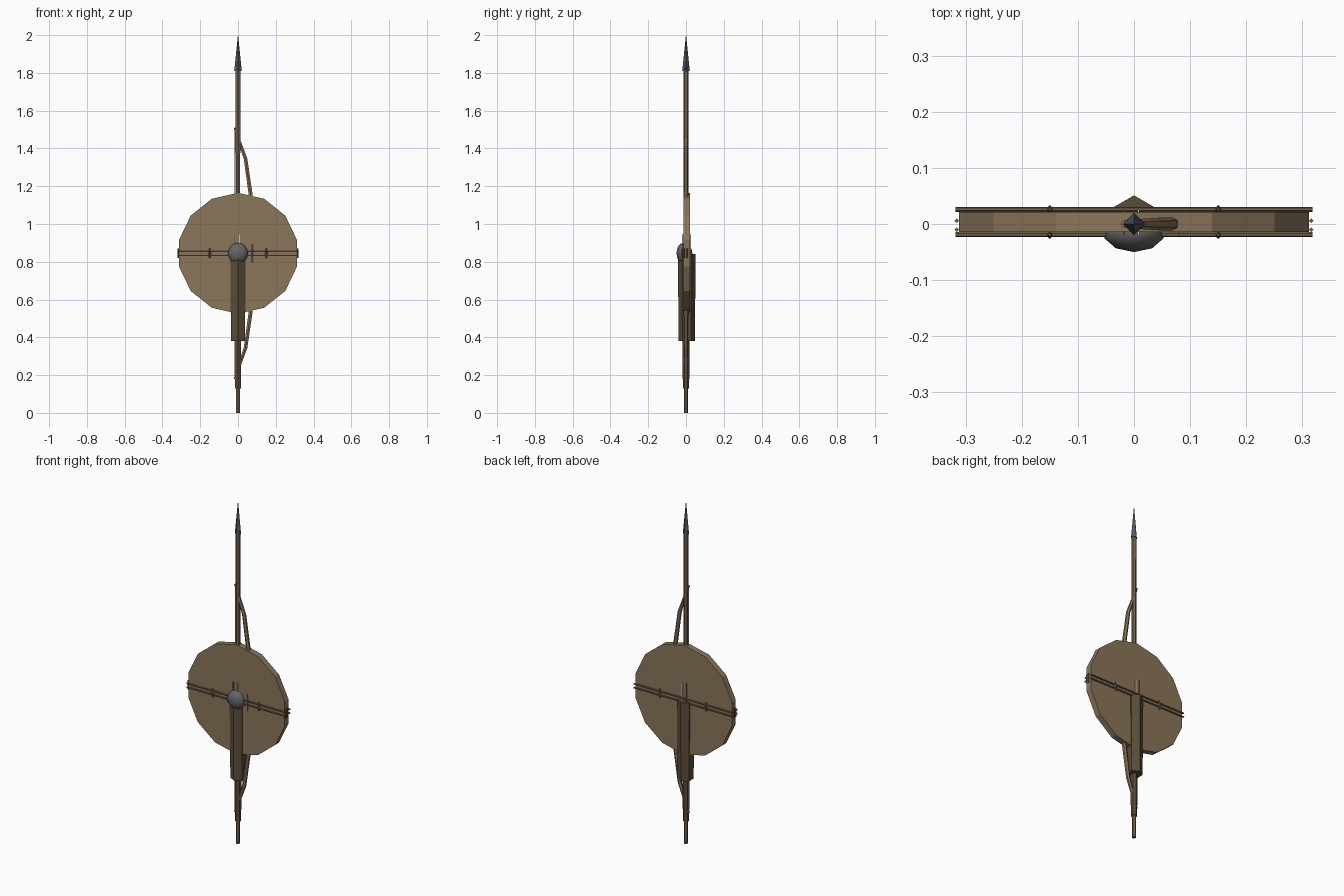
import bpy, bmesh, math
from mathutils import Vector, Matrix

cube = bpy.data.objects.get("Cube")
if cube:
    bpy.data.objects.remove(cube)


def material(name, r, g, b):
    m = bpy.data.materials.new(name)
    m.use_nodes = True
    m.diffuse_color = (r, g, b, 1)
    m.node_tree.nodes["Principled BSDF"].inputs["Base Color"].default_value = (r, g, b, 1)
    return m


TAN = material("tan_wood", 0.26, 0.18, 0.105)
BROWN = material("brown_wood", 0.17, 0.12, 0.075)
LEATHER = material("dark_leather", 0.105, 0.075, 0.04)
IRON = material("iron", 0.13, 0.13, 0.14)
STEEL = material("dark_steel", 0.085, 0.09, 0.11)
PALE = material("pale_string", 0.55, 0.54, 0.5)


def finish(name, bm, mat):
    bmesh.ops.recalc_face_normals(bm, faces=bm.faces)
    mesh = bpy.data.meshes.new(name)
    bm.to_mesh(mesh)
    bm.free()
    mesh.materials.append(mat)
    obj = bpy.data.objects.new(name, mesh)
    bpy.context.collection.objects.link(obj)
    return obj


def tube(name, points, radii, sides, mat, turn=0.0):
    """Closed faceted tube through points, with one radius per point."""
    bm = bmesh.new()
    pts = [Vector(p) for p in points]
    rings = []
    for i, p in enumerate(pts):
        d = (pts[min(i + 1, len(pts) - 1)] - pts[max(i - 1, 0)]).normalized()
        side = Vector((0, 1, 0)) if abs(d.y) < 0.9 else Vector((0, 0, 1))
        u = (side - d * side.dot(d)).normalized()
        v = d.cross(u)
        angles = [turn + math.tau * k / sides for k in range(sides)]
        rings.append([bm.verts.new(p + (u * math.cos(a) + v * math.sin(a)) * radii[i])
                      for a in angles])
    for a, b in zip(rings, rings[1:]):
        for k in range(sides):
            n = (k + 1) % sides
            bm.faces.new((a[k], a[n], b[n], b[k]))
    bm.faces.new(rings[0])
    bm.faces.new(rings[-1])
    return finish(name, bm, mat)


def box(name, size, centre, mat):
    bm = bmesh.new()
    bmesh.ops.create_cube(bm, size=1, matrix=Matrix.Translation(centre)
                          @ Matrix.Diagonal((*size, 1)))
    return finish(name, bm, mat)


MID = 0.845

# Spear
tube("spear_shaft", [(0, 0, 0), (0, 0, 1.83)], [0.0115, 0.0145], 6, BROWN)
tube("spear_head", [(0, 0, 1.81), (0, 0, 2.0)], [0.02, 0.0005], 4, STEEL)

# Round shield with an iron boss
tube("shield", [(0, -0.014, MID), (0, 0.021, MID)], [0.32, 0.32], 14, TAN)
bm = bmesh.new()
bmesh.ops.create_uvsphere(bm, u_segments=10, v_segments=8, radius=1,
                          matrix=Matrix.Translation((0, -0.015, MID))
                          @ Matrix.Diagonal((0.055, 0.035, 0.055, 1)))
boss = finish("shield_boss", bm, IRON)
for f in boss.data.polygons:
    f.use_smooth = True

# Paired cross rods on both faces, with ties
for face, y in (("front", -0.019), ("back", 0.026)):
    for dz in (-0.011, 0.011):
        tube(f"{face}_cross_rod", [(-0.318, y, MID + dz), (0.318, y, MID + dz)],
             [0.0045] * 2, 6, BROWN)
    for x in (-0.15, 0.15):
        tube(f"{face}_rod_tie", [(x, y, MID - 0.026), (x, y, MID), (x, y, MID + 0.026)],
             [0.003, 0.008, 0.003], 4, BROWN)
for x in (-0.316, 0.316):
    for y in (-0.01, 0.006):
        tube("edge_tie", [(x, y, MID - 0.026), (x, y, MID + 0.026)], [0.004] * 2, 4, BROWN)

# Bow: limbs mirrored about the grip
upper = [(0.075, 0), (0.073, 0.16), (0.067, 0.31), (0.04, 0.5), (0.012, 0.58), (-0.018, 0.665)]
thick = [0.013, 0.013, 0.012, 0.011, 0.009, 0.006]
path = [(x, 0, MID - h) for x, h in reversed(upper[1:])] + [(x, 0, MID + h) for x, h in upper]
tube("bow", path, thick[:0:-1] + thick, 6, TAN)
tube("bow_grip", [(0.075, 0, MID - 0.05), (0.075, 0, MID + 0.05)], [0.018] * 2, 6, BROWN)
tube("bow_string", [(-0.016, 0, MID - 0.66), (-0.016, 0, MID + 0.66)], [0.0025] * 2, 4, PALE)

# Quiver, scabbard and fletching
tube("quiver", [(0, 0.004, 0.38), (0, 0.004, 0.84)], [0.043, 0.047], 6, LEATHER)
tube("scabbard", [(0, 0, 0.13), (0, 0, 0.6)], [0.017, 0.019], 6, LEATHER)
for x, mat in ((-0.018, BROWN), (0.008, PALE)):
    box("arrow_fletching", (0.004, 0.046, 0.11), (x, 0.003, 0.89), mat)
